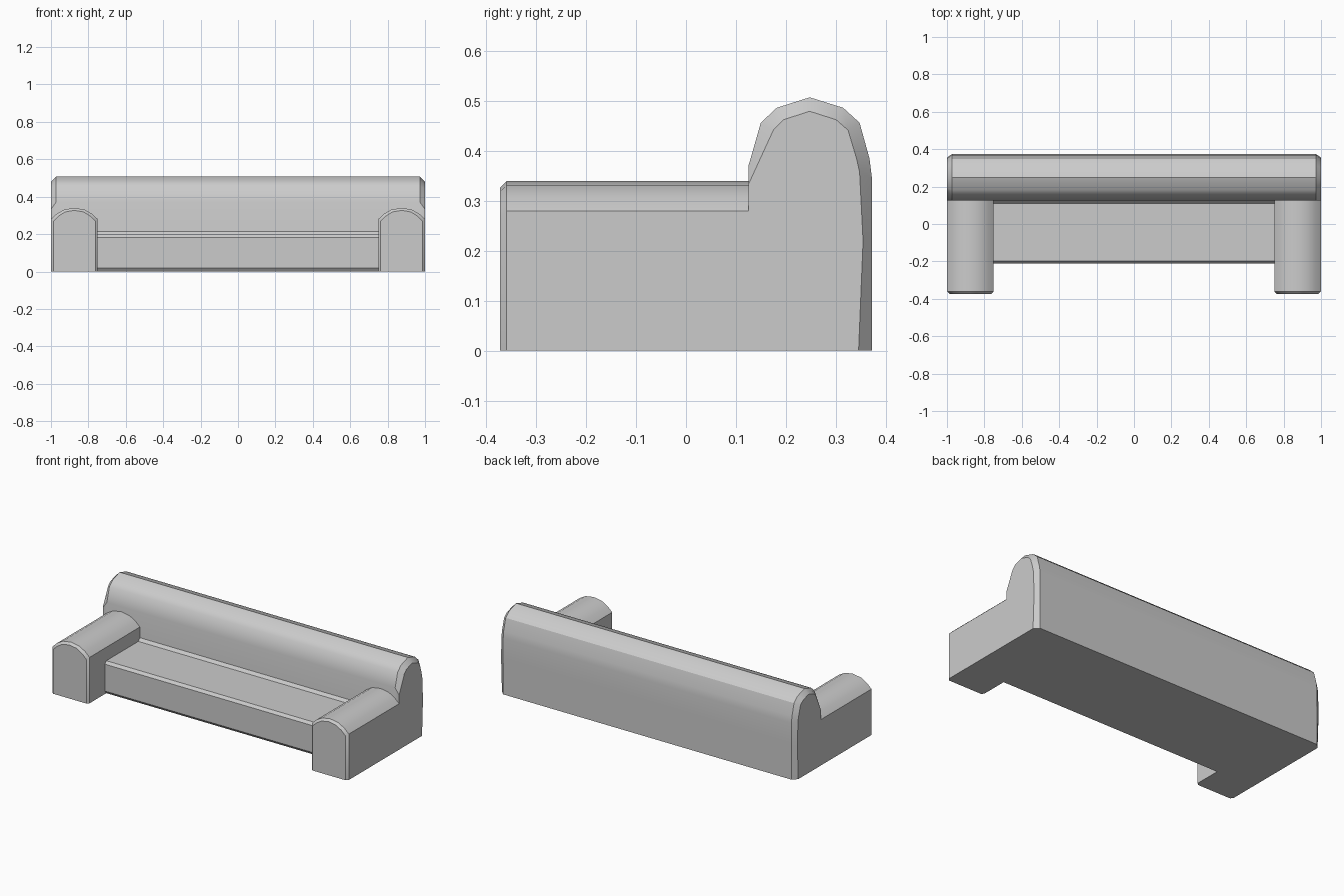
import bpy, bmesh, math

if "Cube" in bpy.data.objects:
    bpy.data.objects.remove(bpy.data.objects["Cube"])


def loft(name, sections, cap_start=True, cap_end=True):
    """Join matching closed cross-sections into one solid."""
    bm = bmesh.new()
    rings = [[bm.verts.new(p) for p in s] for s in sections]
    for a, b in zip(rings, rings[1:]):
        n = len(a)
        for i in range(n):
            j = (i + 1) % n
            bm.faces.new((a[i], a[j], b[j], b[i]))
    if cap_start:
        bm.faces.new(rings[0])
    if cap_end:
        bm.faces.new(rings[-1])
    bmesh.ops.recalc_face_normals(bm, faces=bm.faces)
    mesh = bpy.data.meshes.new(name)
    bm.to_mesh(mesh)
    bm.free()
    obj = bpy.data.objects.new(name, mesh)
    bpy.context.collection.objects.link(obj)
    bpy.ops.object.select_all(action='DESELECT')
    obj.select_set(True)
    bpy.context.view_layer.objects.active = obj
    bpy.ops.object.shade_smooth_by_angle(angle=math.radians(32))
    return obj


# Backrest: rounded (y, z) profile with a smaller profile at each end
outer = [(0.125, 0), (0.125, 0.37), (0.15, 0.457), (0.182, 0.487), (0.248, 0.508),
         (0.315, 0.487), (0.348, 0.457), (0.368, 0.385), (0.373, 0.345),
         (0.373, 0.22), (0.373, 0)]
inner = [(0.125, 0), (0.125, 0.333), (0.175, 0.442), (0.195, 0.463), (0.248, 0.48),
         (0.301, 0.463), (0.325, 0.442), (0.342, 0.385), (0.348, 0.358),
         (0.355, 0.22), (0.346, 0)]
loft("backrest", [[(x, y, z) for y, z in prof] for x, prof in
                  ((-1, inner), (-0.973, outer), (0.973, outer), (1, inner))])

# Armrests: domed (offset, z) profile with a chamfered front face
dome = [(-0.125, 0), (-0.125, 0.28), (-0.095, 0.308), (-0.055, 0.331), (0, 0.34)]
dome += [(-x, z) for x, z in reversed(dome[:-1])]
front = [(x * 0.895, z * 0.962) for x, z in dome]
for side, label in ((-1, "left"), (1, "right")):
    cx = side * 0.875
    loft(label + "_armrest", [[(cx + x, y, z) for x, z in prof] for y, prof in
                              ((-0.373, front), (-0.36, dome), (0.125, dome))],
         cap_end=False)

# Seat: chamfered front edges and a raised strip against the backrest
seat = [(-0.198, 0), (-0.212, 0.018), (-0.212, 0.182), (-0.198, 0.198),
        (0.11, 0.198), (0.125, 0.215), (0.125, 0)]
loft("seat", [[(x, y, z) for y, z in seat] for x in (-0.75, 0.75)],
     cap_start=False, cap_end=False)
